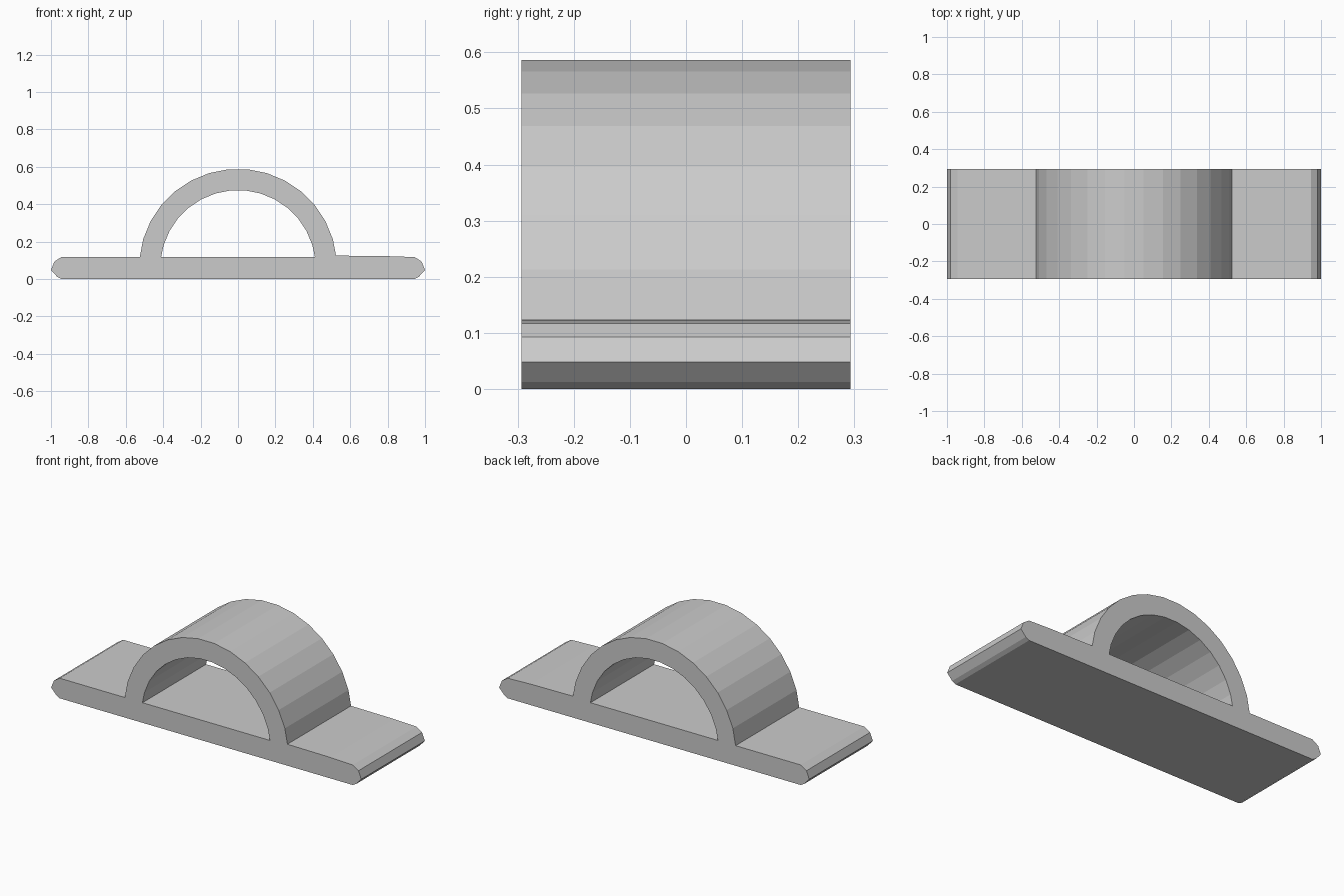
import bpy
from math import cos, sin, pi

cube = bpy.data.objects.get("Cube")
if cube:
    bpy.data.objects.remove(cube, do_unlink=True)

HALF_DEPTH = 0.293
AXIS_Z = 0.059      # arch axis lies at mid height of the base
SLAB_TOP = 0.117
SIDES = 32          # sides of a full circle

grey = bpy.data.materials.new("light grey")
grey.use_nodes = True
colour = (0.6, 0.6, 0.6, 1)
grey.diffuse_color = colour
grey.node_tree.nodes["Principled BSDF"].inputs["Base Color"].default_value = colour


def arc(radius):
    """Faceted arch from right to left, above the base."""
    angles = [(i + 0.5) * 2 * pi / SIDES for i in range(1, SIDES // 2 - 1)]
    return [(radius * cos(a), AXIS_Z + radius * sin(a)) for a in angles]


def add_loop(curve, points):
    spline = curve.splines.new("POLY")
    spline.points.add(len(points) - 1)
    for p, (x, z) in zip(spline.points, points):
        p.co = (x, z, 0, 1)
    spline.use_cyclic_u = True
    spline.use_smooth = False


# Outline of the rounded base with the arch rising from it
right_end = [(0.945, 0), (0.967, 0.012), (1, 0.048), (0.982, 0.093), (0.945, SLAB_TOP)]
left_end = [(-x, z) for x, z in reversed(right_end)]
outline = right_end + [(0.8, 0.122), (0.524, 0.125)] + arc(0.53) + [(-0.525, SLAB_TOP)] + left_end

# Opening under the arch
opening = [(0.411, SLAB_TOP)] + arc(0.416) + [(-0.411, SLAB_TOP)]

# Extrude the profile through the depth
curve = bpy.data.curves.new("profile", "CURVE")
curve.dimensions = "2D"
curve.fill_mode = "BOTH"
curve.extrude = HALF_DEPTH
add_loop(curve, outline)
add_loop(curve, opening)
helper = bpy.data.objects.new("profile", curve)
bpy.context.collection.objects.link(helper)
bpy.context.view_layer.update()
graph = bpy.context.evaluated_depsgraph_get()
mesh = bpy.data.meshes.new_from_object(helper.evaluated_get(graph))
bpy.data.objects.remove(helper, do_unlink=True)

# Stand the extrusion upright
bracket = bpy.data.objects.new("arched_bracket", mesh)
bpy.context.collection.objects.link(bracket)
bracket.rotation_euler.x = pi / 2
mesh.materials.clear()
mesh.materials.append(grey)
for face in mesh.polygons:
    face.use_smooth = False
    face.material_index = 0
